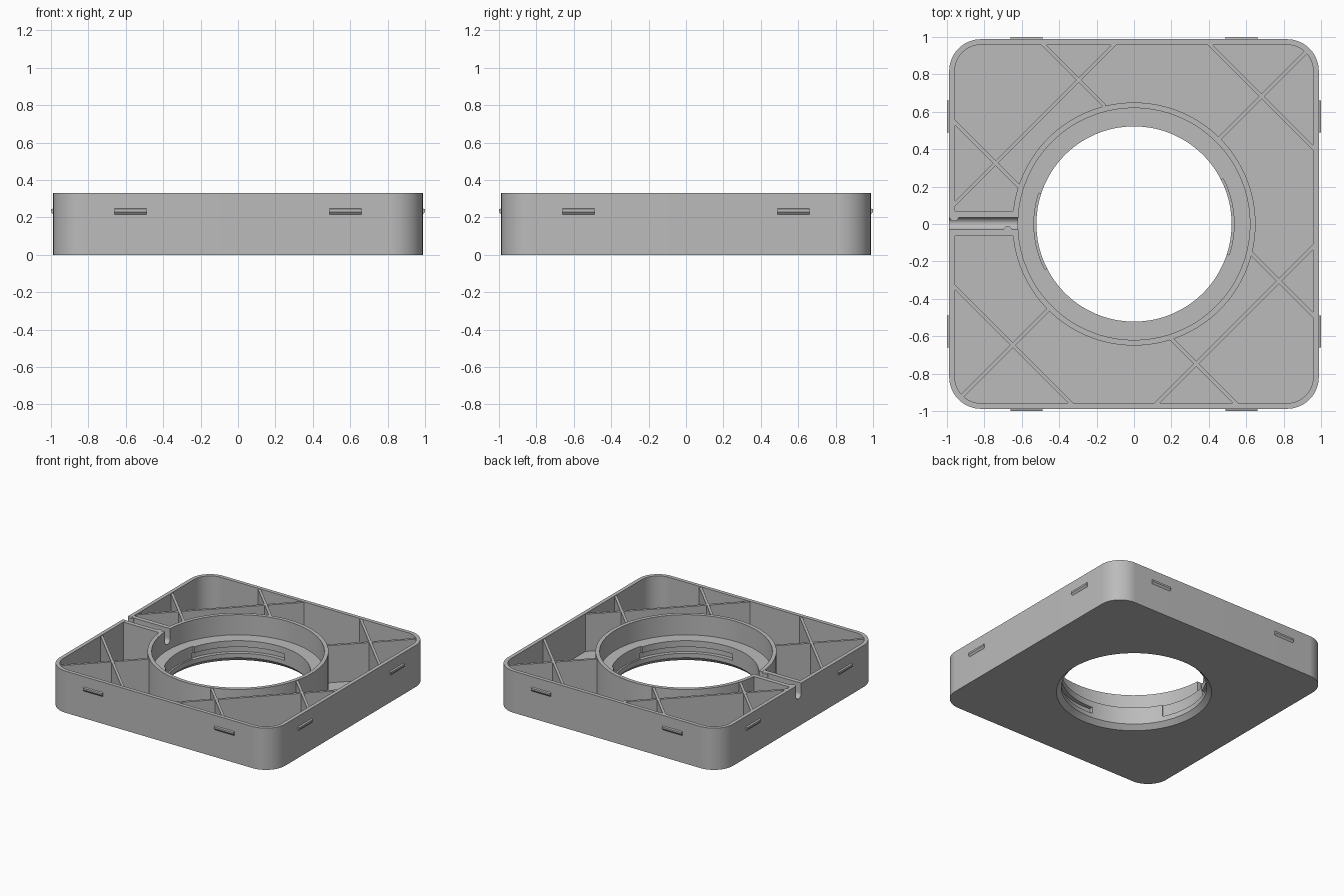
import bpy, bmesh, math
from mathutils import Matrix, Vector

if "Cube" in bpy.data.objects:
    bpy.data.objects.remove(bpy.data.objects["Cube"], do_unlink=True)

grey = bpy.data.materials.new("plain_grey")
grey.use_nodes = True
COL = (0.5, 0.5, 0.5, 1)
grey.diffuse_color = COL
grey.node_tree.nodes["Principled BSDF"].inputs["Base Color"].default_value = COL

TOP, FLOOR, SEG = 0.33, 0.03, 24


def finish(name, bm):
    bmesh.ops.recalc_face_normals(bm, faces=bm.faces)
    me = bpy.data.meshes.new(name)
    bm.to_mesh(me)
    bm.free()
    ob = bpy.data.objects.new(name, me)
    me.materials.append(grey)
    bpy.context.collection.objects.link(ob)
    return ob


def activate(ob):
    bpy.ops.object.select_all(action='DESELECT')
    ob.select_set(True)
    bpy.context.view_layer.objects.active = ob


def smooth(ob):
    activate(ob)
    bpy.ops.object.shade_smooth_by_angle(angle=math.radians(30))


def prism(name, pts, direction):
    """Extrude a planar 3D outline along a direction."""
    bm = bmesh.new()
    f = bm.faces.new([bm.verts.new(p) for p in pts])
    r = bmesh.ops.extrude_face_region(bm, geom=[f])
    vs = [g for g in r["geom"] if isinstance(g, bmesh.types.BMVert)]
    bmesh.ops.translate(bm, verts=vs, vec=direction)
    return finish(name, bm)


def cut(ob, cutter):
    cutter.hide_render = True
    m = ob.modifiers.new("cut", 'BOOLEAN')
    m.operation, m.solver, m.object = 'DIFFERENCE', 'EXACT', cutter
    activate(ob)
    bpy.ops.object.modifier_apply(modifier=m.name)


def square(half, rad, z):
    """Rounded square loop."""
    out = []
    for k in range(4):
        ca = math.radians(45 + 90 * k)
        c = (half - rad) * math.sqrt(2)
        for j in range(SEG):
            a = math.radians(90 * (k + j / (SEG - 1)))
            out.append((c * math.cos(ca) + rad * math.cos(a),
                        c * math.sin(ca) + rad * math.sin(a), z))
    return out


def circle(r, z):
    n = 4 * SEG
    return [(r * math.cos((i + .5) * math.tau / n),
             r * math.sin((i + .5) * math.tau / n), z) for i in range(n)]


# Tray, central collar, ledge and chamfered opening as one closed skin
loops = [square(.988, .17, 0), square(.988, .17, TOP),
         square(.958, .14, TOP), square(.958, .14, FLOOR),
         circle(.65, FLOOR), circle(.65, TOP), circle(.62, TOP),
         circle(.62, .17), circle(.522, .17), circle(.522, .035),
         circle(.557, 0)]
bm = bmesh.new()
rings = [[bm.verts.new(p) for p in lp] for lp in loops]
for a, b in zip(rings, rings[1:] + rings[:1]):
    n = len(a)
    for i in range(n):
        j = (i + 1) % n
        bm.faces.new((a[i], a[j], b[j], b[i]))
tray = finish("tray_body", bm)


# Twist-lock grooves and entry recesses in the opening
def sector(r0, r1, a0, a1, z0, z1):
    n = 32
    ang = [math.radians(a0 + (a1 - a0) * i / n) for i in range(n + 1)]
    pts = [(r1 * math.cos(a), r1 * math.sin(a), z0) for a in ang]
    pts += [(r0 * math.cos(a), r0 * math.sin(a), z0) for a in reversed(ang)]
    return prism("lock_cutter", pts, (0, 0, z1 - z0))


cutters = []
for turn in (0, 180):
    cutters.append(sector(.49, .552, 85 + turn, 163 + turn, .07, .12))
    cutters.append(sector(.49, .535, 162 + turn, 207 + turn, .075, .25))
for c in cutters:
    cut(tray, c)

# Cable channel: solid block with a round-bottomed slot
block = prism("cable_channel",
              [(-.97, -.065, FLOOR - .01), (-.97, .07, FLOOR - .01),
               (-.97, .07, TOP - .001), (-.97, -.065, TOP - .001)], (.335, 0, 0))
R, YC, ZC = .0325, .0025, .25
prof = [(-1.1, YC + R, .5), (-1.1, YC - R, .5)]
prof += [(-1.1, YC + R * math.cos(a), ZC + R * math.sin(a))
         for a in [math.pi + math.pi * i / 16 for i in range(17)]]
slot = prism("slot_cutter", prof, (.52, 0, 0))
cut(tray, slot)
cut(block, slot)
for c in cutters + [slot]:
    bpy.data.objects.remove(c, do_unlink=True)
smooth(tray)
smooth(block)

# Small nubs that grip the cable
for i, (x, y) in enumerate([(-.962, .04), (-.675, -.037)]):
    pts = [(x + .025 * math.cos(t * math.tau / 24),
            y + .025 * math.sin(t * math.tau / 24), .23) for t in range(24)]
    smooth(prism(f"cable_nub_{i + 1}", pts, (0, 0, TOP - .232)))

# Diagonal stiffening ribs
RIBS = [(-.49, .965, -.155, .63), (-.10, .965, -.965, .10), (-.965, .55, -.61, .195),
        (.40, .965, .965, .40), (.45, .45, .93, .93),
        (.625, -.155, .965, -.495), (.965, -.115, .115, -.965), (.195, -.61, .55, -.965),
        (-.965, -.33, -.33, -.965), (-.45, -.45, -.93, -.93)]
for i, (x0, y0, x1, y1) in enumerate(RIBS):
    d = Vector((x1 - x0, y1 - y0, 0)).normalized()
    s = Vector((-d.y, d.x, 0)) * .01
    p, q = Vector((x0, y0, FLOOR - .01)), Vector((x1, y1, FLOOR - .01))
    prism(f"rib_{i + 1}", [p - s, q - s, q + s, p + s],
          (0, 0, TOP - .004 - FLOOR + .01 - i * .0002))

# Snap tabs, two on each outer side, with sloped undersides
for k, side in enumerate(("front", "left", "back", "right")):
    for n, x in enumerate((-.66, .49)):
        tab = prism(f"snap_tab_{side}_{n + 1}",
                    [(x, -.98, .215), (x, -.988, .215), (x, -1, .23),
                     (x, -1, .244), (x, -.988, .248), (x, -.98, .248)], (.17, 0, 0))
        tab.data.transform(Matrix.Rotation(k * math.pi / 2, 4, 'Z'))
